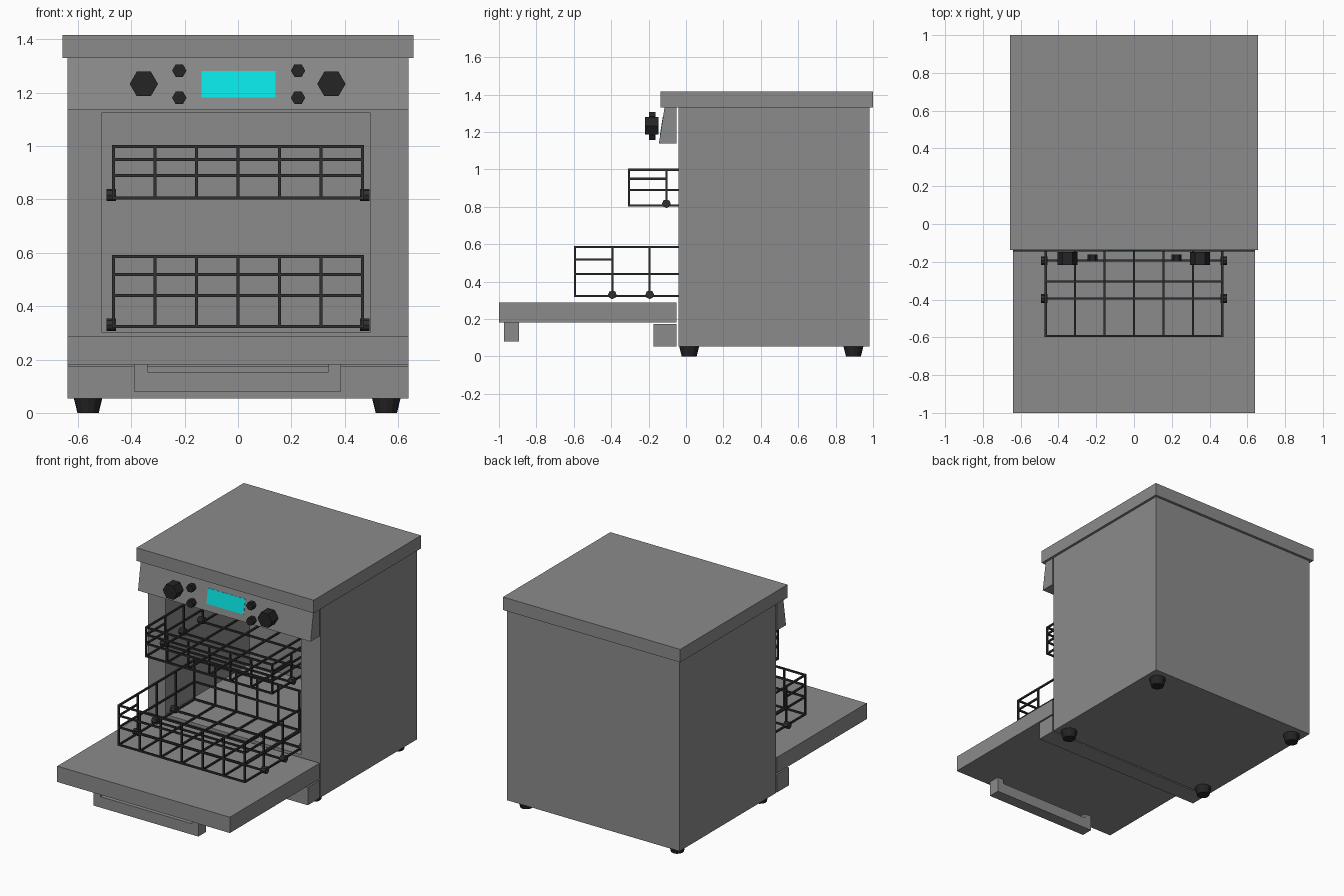
import bpy, bmesh, math
from mathutils import Matrix, Vector

if "Cube" in bpy.data.objects:
    bpy.data.objects.remove(bpy.data.objects["Cube"])


def material(name, rgb):
    m = bpy.data.materials.new(name)
    m.diffuse_color = (*rgb, 1)
    m.use_nodes = True
    m.node_tree.nodes["Principled BSDF"].inputs["Base Color"].default_value = m.diffuse_color
    return m


GREY = material("steel_grey", (0.26, 0.26, 0.26))
DARK = material("dark", (0.018, 0.018, 0.018))
WIRE = material("wire", (0.03, 0.03, 0.03))
CYAN = material("cyan", (0.003, 0.8, 0.8))


def finish(name, bm, mat=GREY):
    bmesh.ops.recalc_face_normals(bm, faces=bm.faces[:])
    me = bpy.data.meshes.new(name)
    bm.to_mesh(me)
    bm.free()
    ob = bpy.data.objects.new(name, me)
    bpy.context.collection.objects.link(ob)
    me.materials.append(mat)
    return ob


def add_box(bm, x0, x1, y0, y1, z0, z1):
    c = Vector(((x0 + x1) / 2, (y0 + y1) / 2, (z0 + z1) / 2))
    s = Matrix.Diagonal((x1 - x0, y1 - y0, z1 - z0, 1))
    bmesh.ops.create_cube(bm, size=1, matrix=Matrix.Translation(c) @ s)


def box(name, *dims, mat=GREY):
    bm = bmesh.new()
    add_box(bm, *dims)
    return finish(name, bm, mat)


def prism(name, pts, axis_fn, a, b, mat=GREY):
    """Extrude a 2D profile between a and b; axis_fn maps (u, v, depth) to xyz."""
    bm = bmesh.new()
    f = bm.faces.new([bm.verts.new(axis_fn(u, v, a)) for u, v in pts])
    r = bmesh.ops.extrude_face_region(bm, geom=[f])
    move = Vector(axis_fn(0, 0, b)) - Vector(axis_fn(0, 0, a))
    bmesh.ops.translate(bm, vec=move, verts=[v for v in r["geom"] if isinstance(v, bmesh.types.BMVert)])
    return finish(name, bm, mat)


def cone(name, loc, r1, r2, depth, sides, rot=None, mat=DARK):
    bm = bmesh.new()
    bmesh.ops.create_cone(bm, cap_ends=True, segments=sides, radius1=r1, radius2=r2, depth=depth,
                          matrix=Matrix.Translation(loc) @ (rot or Matrix()))
    return finish(name, bm, mat)


# Cabinet with hollow wash chamber
body = box("cabinet", -0.64, 0.64, -0.04, 0.982, 0.053, 1.33)
cutter = box("chamber_cutter", -0.51, 0.495, -0.2, 0.85, 0.302, 1.125)
cutter.hide_render = True
cutter.hide_viewport = True
mod = body.modifiers.new("chamber", "BOOLEAN")
mod.operation = "DIFFERENCE"
mod.solver = "EXACT"
mod.object = cutter

# Worktop, toe kick and open door
box("worktop", -0.657, 0.657, -0.137, 1.0, 1.33, 1.417)
box("toe_kick", -0.64, 0.64, -0.175, -0.05, 0.053, 0.173)
box("door", -0.64, 0.64, -1.0, -0.05, 0.182, 0.288)

# Door handle: a bar on two end posts
prism("door_handle",
      [(-0.39, 0.08), (0.387, 0.08), (0.387, 0.182), (0.34, 0.182),
       (0.34, 0.153), (-0.34, 0.153), (-0.34, 0.182), (-0.39, 0.182)],
      lambda u, v, d: (u, d, v), -0.972, -0.893)

# Sloped control panel and flush display
prism("control_panel", [(-0.05, 1.138), (-0.145, 1.138), (-0.115, 1.33), (-0.05, 1.33)],
      lambda u, v, d: (d, u, v), -0.64, 0.64)
display = box("display", -0.136, 0.14, -0.001, 0.003, -0.05, 0.05, mat=CYAN)
display.location = (0, -0.131, 1.232)
display.rotation_euler.x = -math.atan2(0.03, 0.192)


# Hexagonal dials and buttons
def hexagon(name, x, z, r, y0, y1):
    pts = [(x + r * math.cos(i * math.pi / 3), z + r * math.sin(i * math.pi / 3)) for i in range(6)]
    prism(name, pts, lambda u, v, d: (u, d, v), y0, y1, DARK)


for side, cx_dial, cx_button in (("left", -0.353, -0.22), ("right", 0.35, 0.225)):
    hexagon(side + "_dial", cx_dial, 1.233, 0.053, -0.218, -0.148)
    for label, z in (("upper", 1.283), ("lower", 1.181)):
        hexagon(f"{side}_{label}_button", cx_button, z, 0.027, -0.198, -0.162)

# Tapered feet
for x in (-0.562, 0.556):
    for y in (0.017, 0.895):
        cone("foot", (x, y, 0.0265), 0.04, 0.053, 0.053, 12)


# Wire racks: square rods on a regular grid, with rollers on the sides
W = 0.0055
X0, X1, COLS, BAY, BAYS = -0.467, 0.467, 6, 0.2, 4


def rack(name, front, levels, wheel_z):
    bm = bmesh.new()

    def rod(a, b):
        add_box(bm, *[v for p, q in zip(a, b) for v in (min(p, q) - W, max(p, q) + W)])

    xs = [X0 + (X1 - X0) * i / COLS for i in range(COLS + 1)]
    ys = [front + BAY * i for i in range(BAYS + 1)]
    back, low, top = ys[-1], levels[0], levels[-1]
    for x in xs:                                   # floor rods and front/back uprights
        rod((x, front, low), (x, back, low))
        for y in (front, back):
            rod((x, y, low), (x, y, top))
    for y in ys:                                   # cross rods and side uprights
        rod((X0, y, low), (X1, y, low))
        for x in (X0, X1):
            rod((x, y, low), (x, y, top))
    for i, z in enumerate(levels[1:]):             # rails around the rim
        rod((X0, front, z), (X1, front, z))
        if i != 1:
            rod((X0, back, z), (X1, back, z))
        for x in (X0, X1):
            rod((x, front, z), (x, ys[1] if i == 1 else back, z))
    finish(name, bm, WIRE)
    for x in (X0 - 0.008, X1 + 0.008):
        for y in ys[1:-1]:
            cone(name + "_roller", (x, y, wheel_z), 0.023, 0.023, 0.034, 8,
                 Matrix.Rotation(math.pi / 2, 4, "Y"), WIRE)


rack("upper_rack", -0.305, (0.806, 0.89, 0.95, 0.998), 0.817)
rack("lower_rack", -0.594, (0.323, 0.44, 0.518, 0.586), 0.33)
